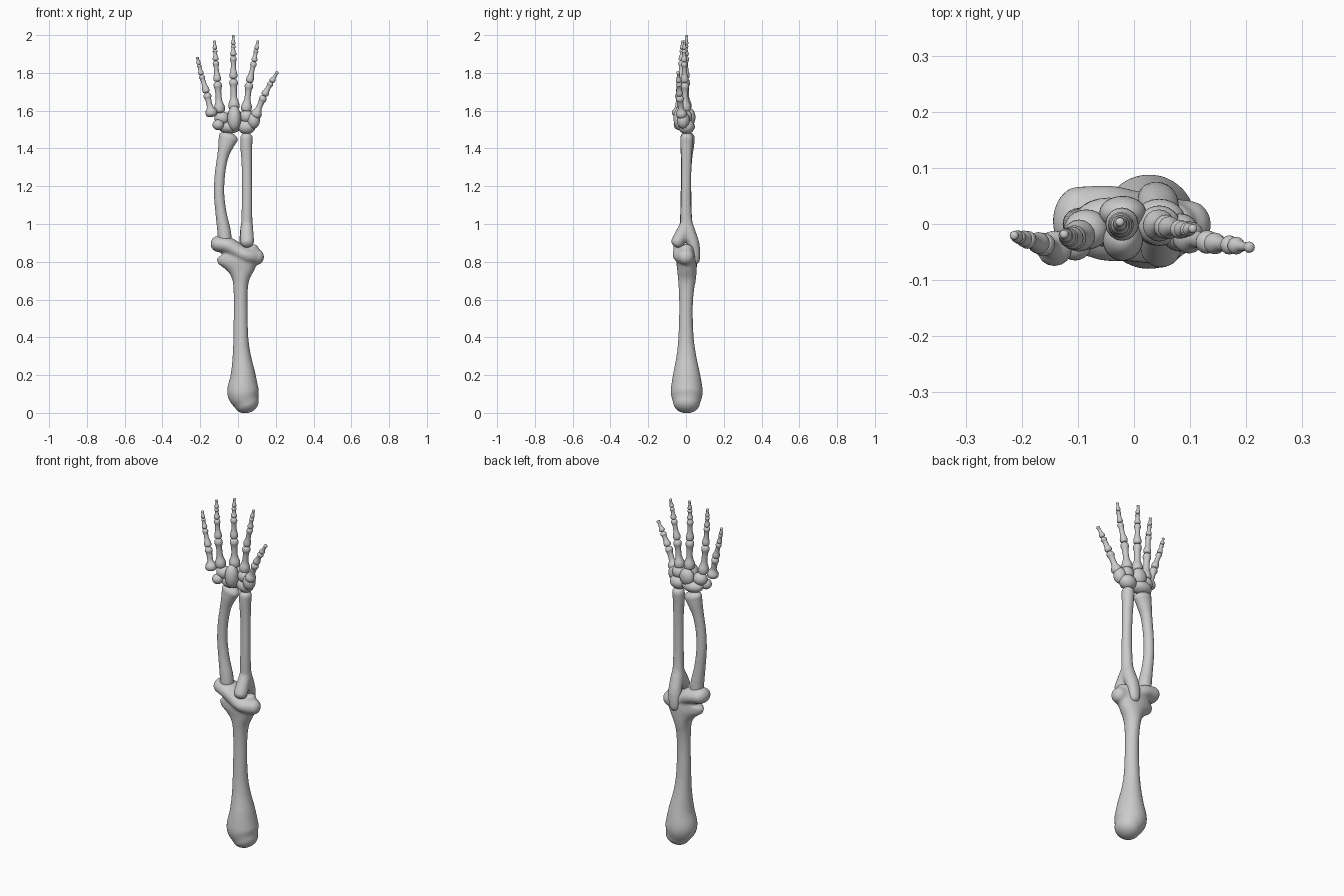
import bpy, bmesh, math
from mathutils import Vector


def catmull(a, b, c, d, t):
    return 0.5 * (2 * b + (c - a) * t + (2 * a - 5 * b + 4 * c - d) * t * t
                  + (3 * b - a - 3 * c + d) * t ** 3)


def loft(bm, pts, caps=(0.03, 0.03), ref=(1, 0, 0), sides=24, steps=5):
    """Skin smooth elliptical rings (x, y, z, radius along ref, other radius), rounded ends."""
    p = [pts[0]] + list(pts) + [pts[-1]]
    rings = []
    for i in range(1, len(p) - 2):
        for s in range(steps):
            rings.append([catmull(p[i - 1][k], p[i][k], p[i + 1][k], p[i + 2][k], s / steps)
                          for k in range(5)])
    rings.append(list(pts[-1]))
    c = [Vector(r[:3]) for r in rings]
    tan = [(c[min(i + 1, len(c) - 1)] - c[max(i - 1, 0)]).normalized() for i in range(len(c))]
    full = [(c[i], tan[i], rings[i][3], rings[i][4]) for i in range(len(c))]

    def cap(j, sign, h):
        out = []
        for a in (0.3, 0.6, 0.9, 1.2, 1.45):
            out.append((c[j] + tan[j] * sign * h * math.sin(a), tan[j],
                        rings[j][3] * math.cos(a), rings[j][4] * math.cos(a)))
        return out
    full = cap(0, -1, caps[0])[::-1] + full + cap(-1, 1, caps[1])
    prev = None
    for o, t, ru, rv in full:
        u = Vector(ref)
        u = (u - t * u.dot(t)).normalized()
        v = t.cross(u)
        ring = [bm.verts.new(o + u * ru * math.cos(2 * math.pi * k / sides)
                             + v * rv * math.sin(2 * math.pi * k / sides)) for k in range(sides)]
        if prev:
            for k in range(sides):
                n = (k + 1) % sides
                bm.faces.new((prev[k], prev[n], ring[n], ring[k]))
        else:
            bm.faces.new(ring[::-1])
        prev = ring
    bm.faces.new(prev)


def finish(bm, name, fuse=False):
    bmesh.ops.recalc_face_normals(bm, faces=bm.faces)
    for f in bm.faces:
        f.smooth = True
    me = bpy.data.meshes.new(name)
    bm.to_mesh(me)
    bm.free()
    ob = bpy.data.objects.new(name, me)
    bpy.context.collection.objects.link(ob)
    if fuse:
        m = ob.modifiers.new("fuse", 'REMESH')
        m.mode = 'VOXEL'
        m.voxel_size = 0.007
        m.use_smooth_shade = True
        s = ob.modifiers.new("soften", 'SMOOTH')
        s.factor = 0.5
        s.iterations = 8
    return ob


# Upper arm bone: shaft plus the slanted elbow condyle
bm = bmesh.new()
loft(bm, [(.045, .003, .055, .068, .072), (.027, .004, .11, .085, .085),
          (.027, .003, .2, .067, .073), (.02, .002, .3, .049, .053),
          (.015, 0, .4, .040, .041), (.014, 0, .55, .037, .036),
          (.014, .002, .65, .038, .041), (.015, .005, .71, .047, .048),
          (.015, .005, .76, .076, .052), (.008, .003, .81, .112, .055),
          (-.005, .003, .85, .115, .05)], caps=(.056, .02))
loft(bm, [(-.105, .01, .895, .058, .043), (-.05, .002, .884, .068, .045),
          (0, -.004, .855, .064, .044), (.05, -.008, .832, .062, .042),
          (.1, 0, .825, .043, .042)], caps=(.04, .038), ref=(0, 1, 0))
finish(bm, "upper_arm_bone", True)

# Forearm bone with the hooked elbow process behind and the lip in front
bm = bmesh.new()
loft(bm, [(.045, .005, 1.455, .034, .035), (.044, .003, 1.41, .032, .032),
          (.047, .002, 1.3, .028, .027), (.048, 0, 1.15, .028, .027),
          (.047, .002, 1.02, .030, .031), (.046, .014, .96, .036, .036),
          (.043, .038, .9, .037, .032), (.04, .048, .85, .034, .028),
          (.038, .048, .815, .03, .027)], caps=(.03, .03))
loft(bm, [(.047, 0, 1.0, .03, .03), (.047, -.02, .95, .036, .036),
          (.048, -.045, .905, .037, .035)], caps=(.02, .03))
finish(bm, "inner_forearm_bone", True)

# Bowed forearm bone, flared at the wrist
bm = bmesh.new()
loft(bm, [(-.07, 0, .925, .036, .037), (-.075, 0, .97, .035, .035),
          (-.09, 0, 1.06, .029, .03), (-.1, 0, 1.16, .027, .028),
          (-.096, 0, 1.26, .027, .027), (-.082, .003, 1.35, .029, .03),
          (-.066, .006, 1.41, .039, .036), (-.052, .008, 1.455, .052, .038)],
     caps=(.03, .032))
finish(bm, "outer_forearm_bone")

# Wrist bones: centre, half sizes
wrist = [((-.045, .003, 1.515), (.062, .044, .036)), ((.045, .003, 1.515), (.048, .042, .04)),
         ((-.02, -.028, 1.56), (.036, .038, .066)), ((-.02, .02, 1.565), (.042, .03, .048)),
         ((-.105, -.035, 1.525), (.03, .03, .028)), ((-.085, -.01, 1.56), (.04, .036, .036)),
         ((.045, -.003, 1.57), (.038, .036, .036)), ((.082, -.015, 1.55), (.034, .034, .045))]
for i, (loc, size) in enumerate(wrist):
    bm = bmesh.new()
    bmesh.ops.create_uvsphere(bm, u_segments=24, v_segments=14, radius=1)
    for v in bm.verts:
        v.co = Vector(loc) + Vector(v.co[k] * size[k] for k in range(3))
    finish(bm, f"wrist_bone_{i + 1}")

# Finger bones: joint positions with joint radius
fingers = [
    [(-.137, -.045, 1.57, .034), (-.166, -.035, 1.695, .021), (-.194, -.027, 1.79, .016),
     (-.207, -.023, 1.845, .012), (-.215, -.02, 1.885, .008)],
    [(-.096, -.02, 1.59, .031), (-.109, -.025, 1.755, .022), (-.118, -.024, 1.865, .017),
     (-.122, -.021, 1.925, .013), (-.125, -.018, 1.972, .008)],
    [(-.021, 0, 1.605, .032), (-.024, -.002, 1.77, .023), (-.025, -.002, 1.89, .018),
     (-.025, 0, 1.95, .013), (-.025, .004, 2.0, .008)],
    [(.042, -.002, 1.595, .031), (.06, -.006, 1.75, .022), (.085, -.01, 1.86, .017),
     (.097, -.01, 1.925, .013), (.106, -.008, 1.972, .008)],
    [(.09, -.022, 1.565, .031), (.138, -.034, 1.68, .021), (.177, -.038, 1.752, .017),
     (.21, -.042, 1.808, .01)]]
for f, joints in enumerate(fingers):
    for s, (a, b) in enumerate(zip(joints, joints[1:])):
        pa, pb = Vector(a[:3]), Vector(b[:3])
        ra, rb = a[3], b[3]
        mid = .62 * min(rb, ra) + .002
        pts = []
        d = (pb - pa).normalized()
        pa, pb = pa + d * ra * .4, pb - d * rb * .7   # leave room for the rounded ends
        for t, r in ((0, ra * .9), (.14, ra * .9), (.36, mid + .002), (.6, mid),
                     (.8, rb * .78), (.93, rb), (1, rb * .95)):
            pts.append((*pa.lerp(pb, t), r, r))
        bm = bmesh.new()
        loft(bm, pts, caps=(ra * .5, rb * .7), sides=16, steps=3)
        finish(bm, f"finger_{f + 1}_bone_{s + 1}")
